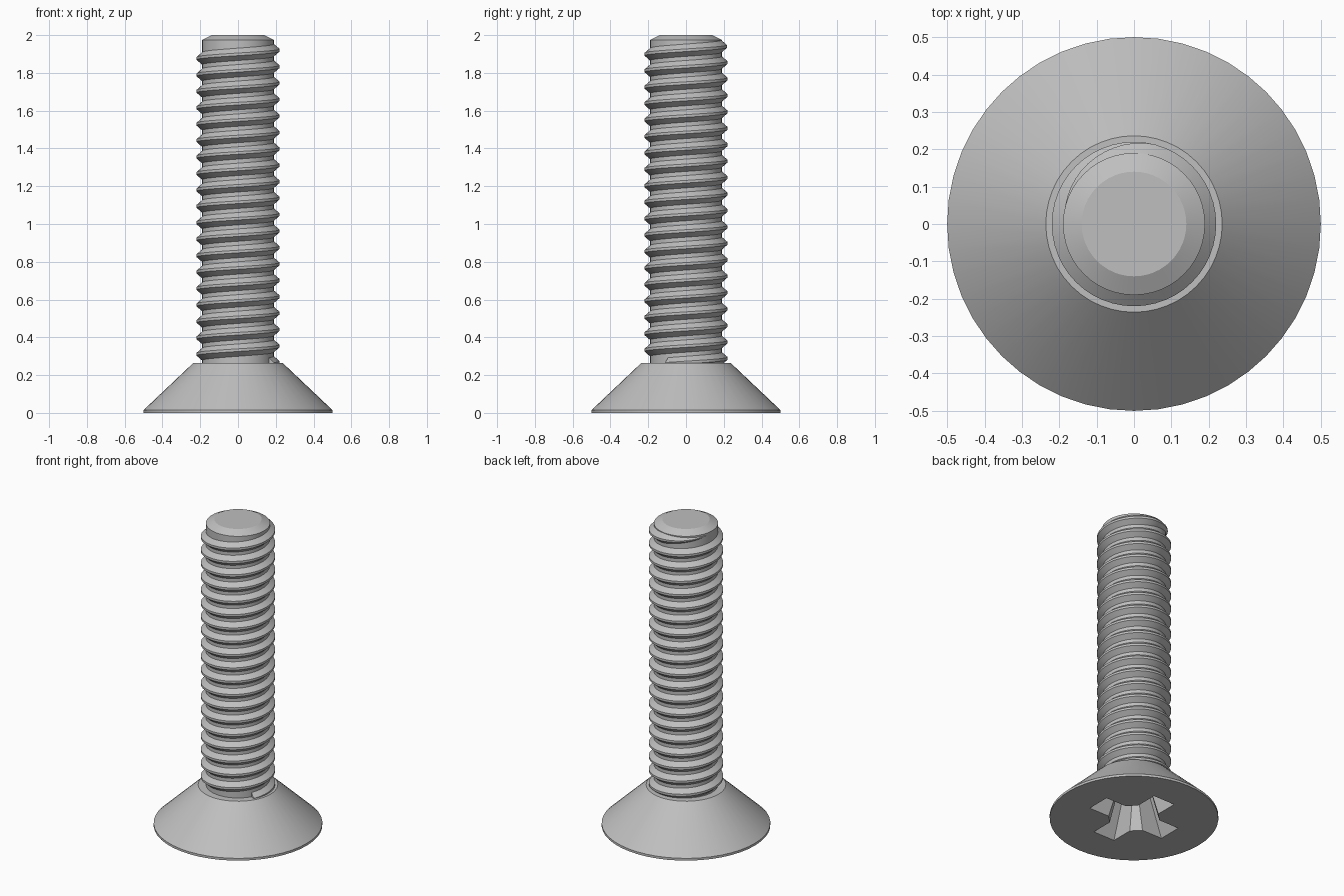
import bpy
import bmesh
from math import cos, sin, pi, radians
from mathutils import Vector, Matrix

if "Cube" in bpy.data.objects:
    bpy.data.objects.remove(bpy.data.objects["Cube"])

STEEL = (0.52, 0.52, 0.52, 1)
steel = bpy.data.materials.new("grey steel")
steel.use_nodes = True
steel.diffuse_color = STEEL
steel.node_tree.nodes["Principled BSDF"].inputs["Base Color"].default_value = STEEL

SEGMENTS = 48


def skin(name, loops):
    """Join a row of equal point loops into a closed, capped solid."""
    bm = bmesh.new()
    rings = [[bm.verts.new(p) for p in loop] for loop in loops]
    for a, b in zip(rings, rings[1:]):
        for i in range(len(a)):
            j = (i + 1) % len(a)
            bm.faces.new((a[i], a[j], b[j], b[i]))
    bm.faces.new(rings[0][::-1])
    bm.faces.new(rings[-1])
    bmesh.ops.recalc_face_normals(bm, faces=bm.faces)
    mesh = bpy.data.meshes.new(name)
    bm.to_mesh(mesh)
    bm.free()
    mesh.materials.append(steel)
    obj = bpy.data.objects.new(name, mesh)
    bpy.context.collection.objects.link(obj)
    return obj


def activate(obj):
    bpy.ops.object.select_all(action="DESELECT")
    obj.select_set(True)
    bpy.context.view_layer.objects.active = obj


def lathe(name, profile):
    """Turn a (radius, height) profile around the z axis."""
    turns = [2 * pi * i / SEGMENTS for i in range(SEGMENTS)]
    return skin(name, [[(r * cos(t), r * sin(t), z) for t in turns] for r, z in profile])


def cross_loop(z, length, half_width, corner):
    """Cross outline with chamfered inner corners."""
    arm = [(length, -half_width), (length, half_width),
           (corner, half_width), (half_width, corner)]
    return [Matrix.Rotation(q * pi / 2, 3, "Z") @ Vector((x, y, z))
            for q in range(4) for x, y in arm]


# Countersunk head and chamfered shank
head = lathe("countersunk_head", [(0.5, 0), (0.5, 0.015), (0.236, 0.265)])
shank = lathe("shank", [(0.19, 0.26), (0.19, 1.975), (0.14, 2.0)])

# Tapered cross recess cut into the underside of the head
cutter = skin("recess_cutter", [cross_loop(-0.02, 0.287, 0.08, 0.136),
                                cross_loop(0.24, 0.16, 0.05, 0.07)])
cutter.hide_render = True
cut = head.modifiers.new("recess", "BOOLEAN")
cut.operation = "DIFFERENCE"
cut.solver = "EXACT"
cut.object = cutter
activate(head)
bpy.ops.object.modifier_apply(modifier=cut.name)
bpy.data.objects.remove(cutter)

# Right-handed thread that starts in the head and fades out near the tip
PITCH = 0.087
ROOT, CREST = 0.185, 0.22
FADE = 5 / 18 * SEGMENTS
last = SEGMENTS // 2
first = -int(19.1 * SEGMENTS)
sections = []
for i in range(first, last + 1):
    t = 2 * pi * i / SEGMENTS
    z = 1.92 + PITCH * i / SEGMENTS
    size = max(0.1, min(1, (last - i) / FADE))
    crest = ROOT + (CREST - ROOT) * size
    profile = [(ROOT, -0.037 * size), (crest, -0.007 * size),
               (crest, 0.007 * size), (ROOT, 0.037 * size)]
    sections.append([(r * cos(t), r * sin(t), z + dz) for r, dz in profile])
thread = skin("thread", sections)

# Smooth round surfaces, crisp edges
for part in (head, shank, thread):
    activate(part)
    bpy.ops.object.shade_smooth_by_angle(angle=radians(20))
